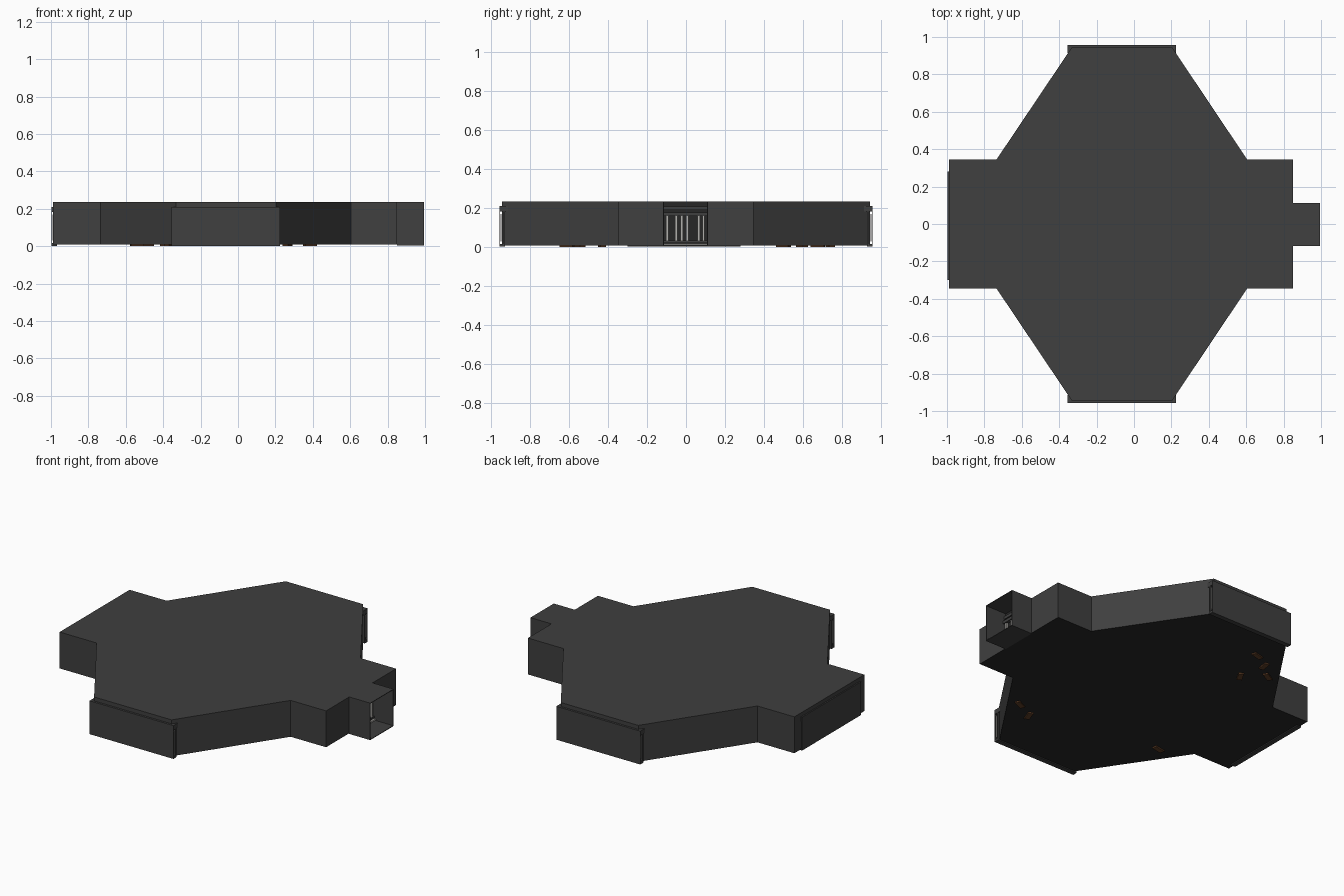
import bpy, bmesh, math
from mathutils import Matrix

if "Cube" in bpy.data.objects:
    bpy.data.objects.remove(bpy.data.objects["Cube"])


def material(name, rgb):
    m = bpy.data.materials.new(name)
    m.diffuse_color = (*rgb, 1)
    m.use_nodes = True
    m.node_tree.nodes["Principled BSDF"].inputs["Base Color"].default_value = m.diffuse_color
    return m


STONE = material("dark_stone", (0.05, 0.05, 0.05))
DARK = material("shadow_stone", (0.02, 0.02, 0.02))
STEEL = material("steel", (0.45, 0.44, 0.42))
WOOD = material("brown_wood", (0.12, 0.05, 0.02))
FLOOR, TOP = 0.008, 0.235


def finish(name, bm, mats):
    me = bpy.data.meshes.new(name)
    bm.to_mesh(me)
    bm.free()
    for m in mats:
        me.materials.append(m)
    ob = bpy.data.objects.new(name, me)
    bpy.context.collection.objects.link(ob)
    return ob


def boxes(name, spans, mat, matrix=Matrix()):
    """One object from (x0, x1, y0, y1, z0, z1) spans."""
    bm = bmesh.new()
    for x0, x1, y0, y1, z0, z1 in spans:
        place = Matrix.Translation(((x0 + x1) / 2, (y0 + y1) / 2, (z0 + z1) / 2))
        size = Matrix.Diagonal((x1 - x0, y1 - y0, z1 - z0, 1))
        bmesh.ops.create_cube(bm, size=1, matrix=matrix @ place @ size)
    return finish(name, bm, [mat])


# Room shell: one closed sheet from the floor plan
half = [(0.85, 0.345), (0.605, 0.345), (0.203, 0.945),
        (-0.332, 0.945), (-0.735, 0.345), (-0.99, 0.345)]
plan = half + [(x, -y) for x, y in reversed(half)]
bm = bmesh.new()
base = bm.faces.new([bm.verts.new((x, y, FLOOR)) for x, y in plan])
new = bmesh.ops.extrude_face_region(bm, geom=[base], use_keep_orig=True)["geom"]
bmesh.ops.translate(bm, vec=(0, 0, TOP - FLOOR),
                    verts=[v for v in new if isinstance(v, bmesh.types.BMVert)])
bmesh.ops.recalc_face_normals(bm, faces=bm.faces)
for f in bm.faces:
    if f.normal.z < -0.5:
        f.material_index = 1
finish("room_shell", bm, [STONE, DARK])

# Corridor sleeve, open at its outer end
t = 0.004
boxes("corridor", [
    (0.85, 0.995, -0.117, -0.117 + t, FLOOR, TOP),
    (0.85, 0.995, 0.113 - t, 0.113, FLOOR, TOP),
    (0.85, 0.995, -0.117, 0.113, TOP - t, TOP),
    (0.85, 0.995, -0.117, 0.113, FLOOR - t, FLOOR),
], STONE)

# Barred gate at the inner end of the corridor
boxes("gate_backing", [(0.851, 0.853, -0.113, 0.109, FLOOR, TOP - t)], DARK)
boxes("gate_frame", [
    (0.853, 0.872, -0.113, 0.109, 0.160, 0.178),
    (0.853, 0.866, -0.113, 0.109, 0.190, 0.208),
    (0.853, 0.868, -0.113, 0.109, 0.022, 0.034),
], STONE)
boxes("gate_bars",
      [(0.855, 0.865, y - 0.006, y + 0.006, 0.034, 0.16)
       for y in (-0.097, -0.05, -0.022, 0.006, 0.065, 0.09)]
      + [(0.853, 0.875, -0.113, 0.109, 0.010, 0.019)], STEEL)


# Wide doorways: local x along the wall, local y outwards
def doorway(name, angle, location):
    m = Matrix.Translation(location) @ Matrix.Rotation(angle, 4, "Z")
    boxes(name + "_frame", [
        (-0.29, 0.29, -0.003, 0.0, 0.002, 0.21),
        (-0.29, 0.29, -0.045, -0.003, 0.182, 0.21),
        (-0.29, 0.29, -0.030, -0.003, 0.002, 0.016),
        (-0.29, -0.276, -0.030, -0.020, 0.016, 0.182),
        (0.276, 0.29, -0.030, -0.020, 0.016, 0.182),
    ], STONE, m)
    boxes(name + "_gate", [(-0.286, 0.286, -0.012, -0.007, 0.03, 0.17)], STEEL, m)


doorway("back_doorway", 0, (-0.065, 0.958, 0))
doorway("front_doorway", math.pi, (-0.065, -0.958, 0))
doorway("left_doorway", math.pi / 2, (-0.998, -0.01, 0))

# Wood scraps poking through the floor
scraps = [(-0.54, -0.43, 10), (0.385, -0.545, 25), (0.265, -0.61, 70),
          (-0.29, 0.74, 15), (-0.395, 0.675, 80), (-0.487, 0.596, 30),
          (-0.365, 0.50, 60)]
for i, (x, y, a) in enumerate(scraps):
    m = Matrix.Translation((x, y, 0)) @ Matrix.Rotation(math.radians(a), 4, "Z")
    boxes(f"wood_scrap_{i + 1}", [(-0.035, 0.035, -0.015, 0.015, 0, 0.014)], WOOD, m)
